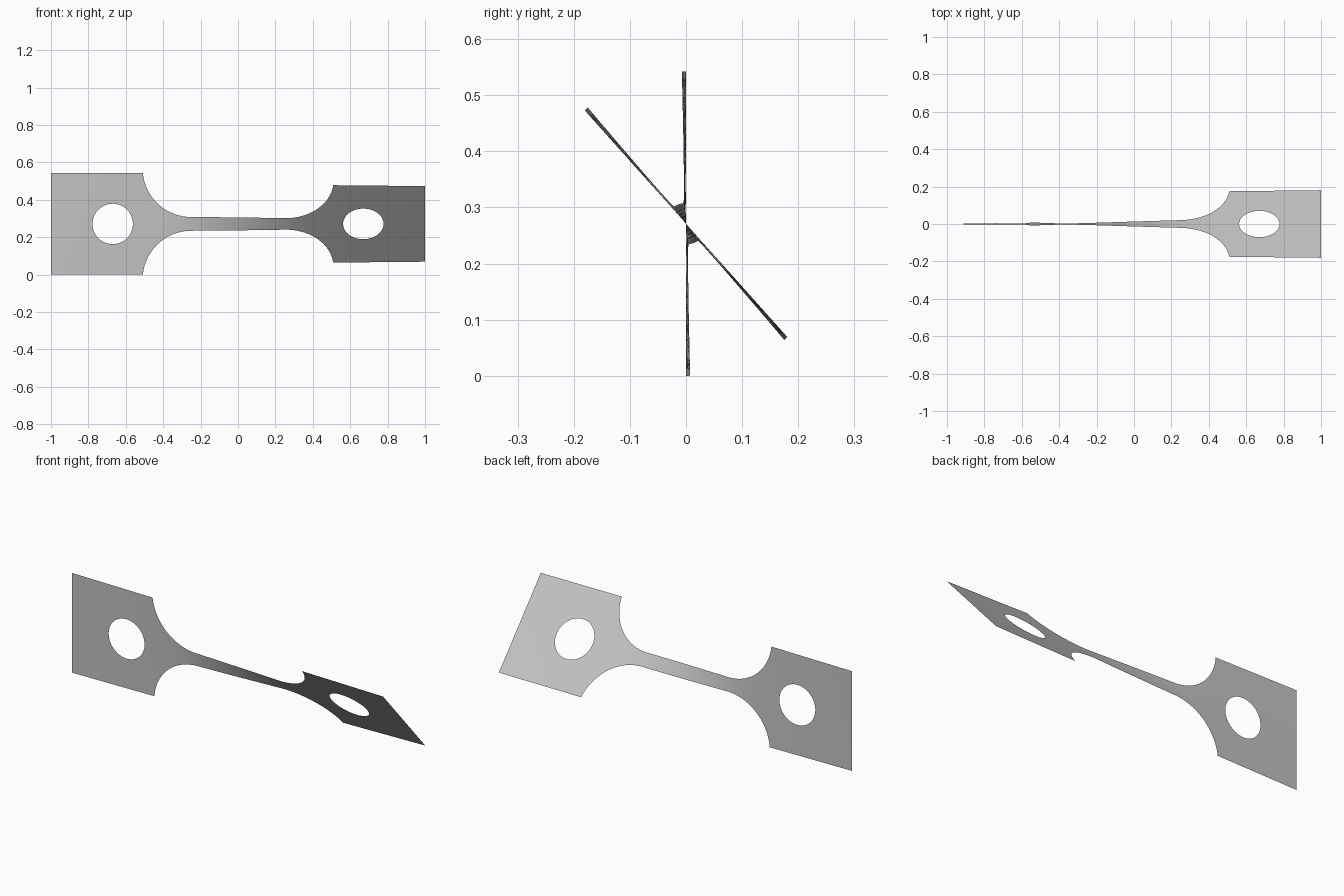
import bpy, bmesh
from math import sin, cos, pi, sqrt, radians

cube = bpy.data.objects.get("Cube")
if cube:
    bpy.data.objects.remove(cube)

HALF = 0.271        # half height of the grip plates
NECK = 0.037        # half height of the neck
NECK_END = 0.25     # where the fillets begin
FILLET = 0.26       # fillet radius
GRIP = NECK_END + sqrt(FILLET**2 - (NECK + FILLET - HALF)**2)
HOLE_X, HOLE_R = 0.67, 0.108
TWIST = radians(41.8)
ROWS = 5


def outer(x):
    """Half height of the flat outline."""
    d = abs(x) - NECK_END
    if d <= 0:
        return NECK
    if abs(x) >= GRIP:
        return HALF
    return NECK + FILLET - sqrt(FILLET**2 - d**2)


def inner(x):
    """Half height of the hole."""
    return sqrt(max(0.0, HOLE_R**2 - (abs(x) - HOLE_X)**2))


def span(a, b, n):
    return [a + (b - a) * i / n for i in range(n)]


# Stations along one half, dense on the fillet and the hole
half = span(0, NECK_END, 12)
half += [NECK_END + FILLET * sin(pi / 2 * i / 26) for i in range(26)]
half = [x for x in half if x < GRIP - 0.001]
half += span(GRIP, HOLE_X - HOLE_R, 3)
half += [HOLE_X - HOLE_R * cos(pi * i / 32) for i in range(32)]
half += span(HOLE_X + HOLE_R, 1, 8) + [1.0]
stations = [-x for x in reversed(half[1:])] + half

# Twist builds up fastest where the strip is narrowest
angles = [0.0]
for a, b in zip(stations, stations[1:]):
    angles.append(angles[-1] + (b - a) * outer((a + b) / 2) ** -1.4)
angles = [t * TWIST / angles[-1] for t in angles]

# Twisted sheet, laid out as a lower and an upper band around the holes
bm = bmesh.new()
for side in (-1, 1):
    columns = []
    for x, t in zip(stations, angles):
        lo, hi = sorted((side * inner(x), side * outer(x)))
        heights = [lo + (hi - lo) * j / ROWS for j in range(ROWS + 1)]
        columns.append([bm.verts.new((x, -s * sin(t), HALF + s * cos(t)))
                        for s in heights])
    for p, q in zip(columns, columns[1:]):
        for j in range(ROWS):
            bm.faces.new((p[j], q[j], q[j + 1], p[j + 1]))
bmesh.ops.remove_doubles(bm, verts=bm.verts, dist=0.00005)
for f in bm.faces:
    f.smooth = True

mesh = bpy.data.meshes.new("twisted_strip")
bm.to_mesh(mesh)
bm.free()
strip = bpy.data.objects.new("twisted_strip", mesh)
bpy.context.collection.objects.link(strip)

# Plain grey metal
grey = bpy.data.materials.new("light_grey")
grey.use_nodes = True
colour = (0.55, 0.55, 0.55, 1)
grey.diffuse_color = colour
grey.node_tree.nodes["Principled BSDF"].inputs["Base Color"].default_value = colour
mesh.materials.append(grey)
